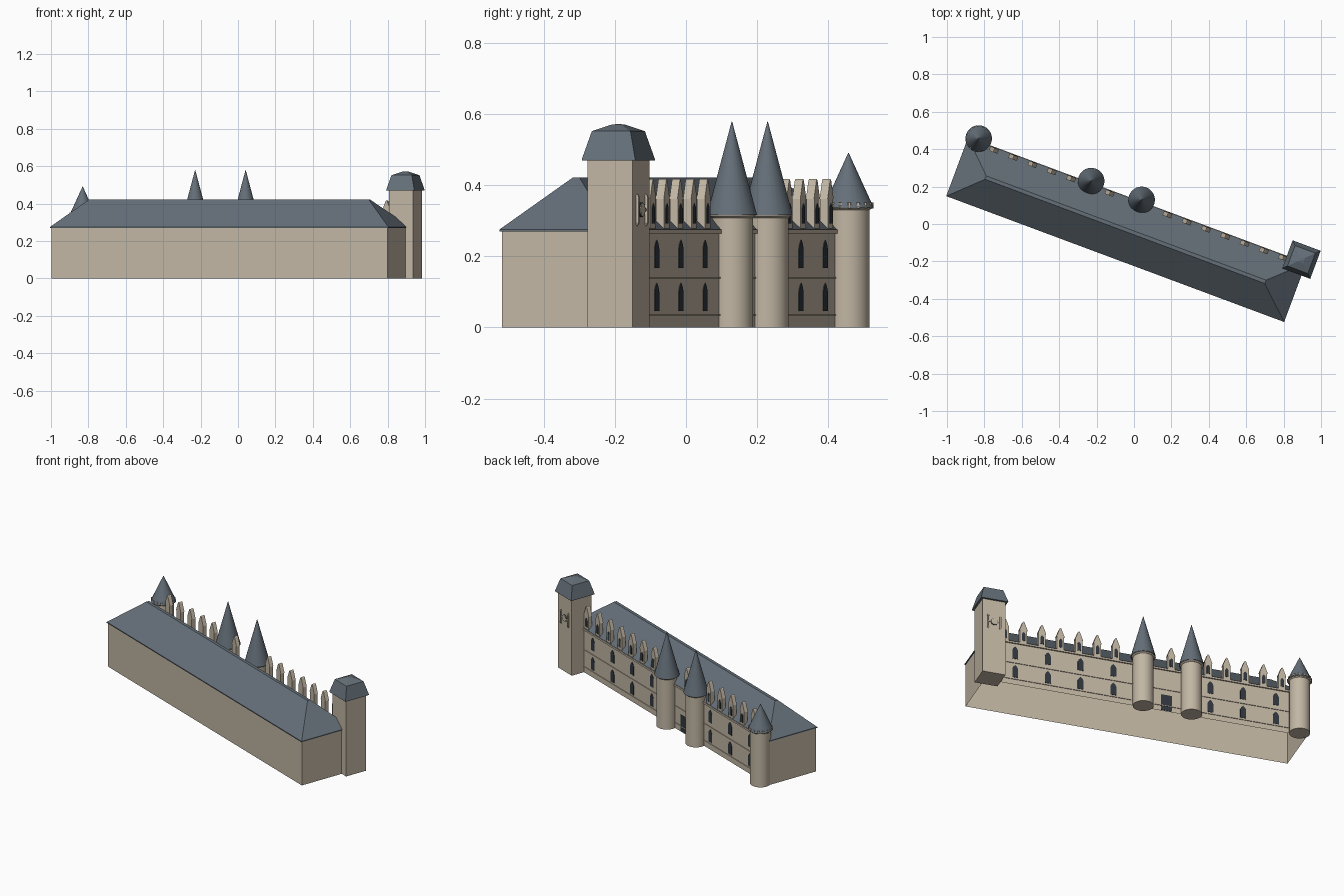
import bpy, bmesh, math

if "Cube" in bpy.data.objects:
    bpy.data.objects.remove(bpy.data.objects["Cube"])

ANGLE = -math.radians(20.43)   # whole building is turned about z


def material(name, rgb):
    m = bpy.data.materials.new(name)
    m.diffuse_color = (*rgb, 1)
    m.use_nodes = True
    m.node_tree.nodes["Principled BSDF"].inputs["Base Color"].default_value = m.diffuse_color
    return m


STONE = material("stone", (0.54, 0.47, 0.37))
SLATE = material("slate", (0.13, 0.16, 0.19))
DARK = material("dark_glass", (0.03, 0.04, 0.05))


def finish(bm, name, mat, smooth=False):
    bmesh.ops.recalc_face_normals(bm, faces=bm.faces)
    me = bpy.data.meshes.new(name)
    bm.to_mesh(me)
    bm.free()
    ob = bpy.data.objects.new(name, me)
    bpy.context.collection.objects.link(ob)
    ob.rotation_euler.z = ANGLE
    ob.location = (0.001, 0.002, 0)
    me.materials.append(mat)
    if smooth:
        bpy.ops.object.select_all(action='DESELECT')
        ob.select_set(True)
        bpy.context.view_layer.objects.active = ob
        bpy.ops.object.shade_smooth_by_angle(angle=math.radians(35))
    return ob


def add_loft(bm, rings, caps=True):
    """Join rings of equal point count into a solid or an open tube."""
    loops = [[bm.verts.new(p) for p in r] for r in rings]
    n = len(loops[0])
    for a, b in zip(loops, loops[1:]):
        for i in range(n):
            j = (i + 1) % n
            bm.faces.new((a[i], a[j], b[j], b[i]))
    if caps:
        bm.faces.new(loops[0][::-1])
        bm.faces.new(loops[-1])


def rect(x0, x1, y0, y1, z):
    return [(x0, y0, z), (x1, y0, z), (x1, y1, z), (x0, y1, z)]


def square(x, y, h, z):
    return rect(x - h, x + h, y - h, y + h, z)


def add_box(bm, x0, x1, y0, y1, z0, z1):
    add_loft(bm, [rect(x0, x1, y0, y1, z0), rect(x0, x1, y0, y1, z1)])


def circle(x, y, r, z, n=24):
    return [(x + r * math.cos(2 * math.pi * i / n),
             y + r * math.sin(2 * math.pi * i / n), z) for i in range(n)]


def add_panel(bm, x, profile, y0, y1):
    """Extrude an (x, z) outline through y."""
    add_loft(bm, [[(x + px, y, pz) for px, pz in profile] for y in (y0, y1)])


def pointed(w, z0, z1, rise):
    """Pointed-arch outline."""
    h = w / 2
    return [(-h, z0), (h, z0), (h, z1 - rise), (h * 0.65, z1 - rise * 0.45),
            (0, z1), (-h * 0.65, z1 - rise * 0.45), (-h, z1 - rise)]


X0, X1, Y0, Y1 = -0.988, 0.930, -0.208, 0.116
EAVE, RIDGE = 0.27, 0.422

# main walls, open underneath
bm = bmesh.new()
add_loft(bm, [rect(X0, X1, Y0, Y1, 0), rect(X0, X1, Y0, Y1, EAVE)], caps=False)
finish(bm, "main_walls", STONE)

# hipped roof with a narrow flat ridge
o = 0.005
bm = bmesh.new()
add_loft(bm, [rect(X0 - o, X1 + o, Y0 - o, Y1 + o, EAVE),
              rect(X0 - o, X1 + o, Y0 - o, Y1 + o, EAVE + 0.006),
              rect(-0.83, 0.766, -0.056, -0.037, RIDGE)])
finish(bm, "main_roof", SLATE)

# string courses and cornice on the decorated wall
bm = bmesh.new()
for z, h, d in ((0.033, 0.004, 0.004), (0.138, 0.004, 0.004), (0.264, 0.011, 0.008)):
    add_box(bm, -0.93, 0.86, Y1 - 0.01, Y1 + d, z, z + h)
finish(bm, "wall_bands", STONE)

# pointed windows in two storeys, and the door
bm = bmesh.new()
for x in (0.75, 0.555, 0.36, 0.165, -0.413, -0.608, -0.803):
    for z in (0.046, 0.167):
        add_panel(bm, x, pointed(0.034, z, z + 0.079, 0.024), Y1 - 0.002, Y1 + 0.002)
finish(bm, "windows", DARK)
bm = bmesh.new()
add_box(bm, -0.183, -0.119, Y1 - 0.002, Y1 + 0.002, 0.005, 0.105)
finish(bm, "door", DARK)

# row of gabled dormers along the eave
stone, glass = bmesh.new(), bmesh.new()
for k in range(16):
    x = 0.81 - 0.11 * k
    if k in (7, 8, 10):        # hidden by the round towers
        continue
    add_panel(stone, x, [(-0.021, 0.27), (0.021, 0.27), (0.021, 0.362), (0.024, 0.362),
                         (0.005, 0.412), (0, 0.417), (-0.005, 0.412), (-0.024, 0.362),
                         (-0.021, 0.362)], 0.095, 0.119)
    add_panel(glass, x, pointed(0.020, 0.292, 0.348, 0.014), 0.112, 0.121)
finish(stone, "dormers", STONE)
finish(glass, "dormer_windows", DARK)


# round towers with conical roofs
def round_tower(name, x, y, top, apex, roof_r):
    bm = bmesh.new()
    add_loft(bm, [circle(x, y, 0.059, 0), circle(x, y, 0.059, top)])
    finish(bm, name + "_shaft", STONE, True)
    bm = bmesh.new()
    add_loft(bm, [circle(x, y, 0.060, top - 0.008), circle(x, y, roof_r - 0.004, top - 0.002),
                  circle(x, y, roof_r - 0.004, top), circle(x, y, 0.05, top + 0.001)])
    finish(bm, name + "_cornice", STONE, True)
    bm = bmesh.new()
    add_loft(bm, [circle(x, y, roof_r, top), circle(x, y, 0.0008, apex)])
    finish(bm, name + "_roof", SLATE, True)


round_tower("gate_tower_a", -0.295, 0.133, 0.316, 0.579, 0.071)
round_tower("gate_tower_b", -0.007, 0.133, 0.316, 0.579, 0.071)
round_tower("corner_tower", -0.938, 0.136, 0.338, 0.491, 0.071)

# small merlons around the corner tower
bm = bmesh.new()
for p in circle(-0.938, 0.136, 0.064, 0, 16):
    add_loft(bm, [circle(p[0], p[1], 0.006, 0.334, 6), circle(p[0], p[1], 0.006, 0.352, 6)])
finish(bm, "corner_tower_merlons", STONE)

# square clock tower
TX, TY = 0.905, 0.132
bm = bmesh.new()
add_loft(bm, [square(TX, TY, 0.068, 0), square(TX, TY, 0.068, 0.472)])
finish(bm, "square_tower", STONE)
bm = bmesh.new()
add_loft(bm, [square(TX, TY, h, z) for h, z in
              ((0.080, 0.470), (0.080, 0.473), (0.058, 0.552), (0.016, 0.570), (0.004, 0.572))])
finish(bm, "square_tower_roof", SLATE)

# clock: frame posts with finials, arms and a round face
F = TY + 0.068
bm = bmesh.new()
for s in (-1, 1):
    px = TX + s * 0.036
    add_box(bm, px - 0.004, px + 0.004, F - 0.005, F + 0.007, 0.295, 0.365)
    add_loft(bm, [square(px, F + 0.002, 0.006, 0.365), square(px, F + 0.002, 0.001, 0.376)])
    add_loft(bm, [square(px, F + 0.002, 0.001, 0.285), square(px, F + 0.002, 0.006, 0.295)])
    ends = sorted((TX + s * 0.014, px))
    add_box(bm, ends[0], ends[1], F - 0.005, F + 0.004, 0.328, 0.334)
finish(bm, "clock_frame", STONE)
for name, r, d, mat in (("clock_rim", 0.021, 0.004, DARK), ("clock_face", 0.019, 0.006, STONE)):
    bm = bmesh.new()
    add_panel(bm, TX, [(a, b) for a, b, _ in circle(0, 0.331, r, 0)], F - 0.004, F + d)
    finish(bm, name, mat, True)
